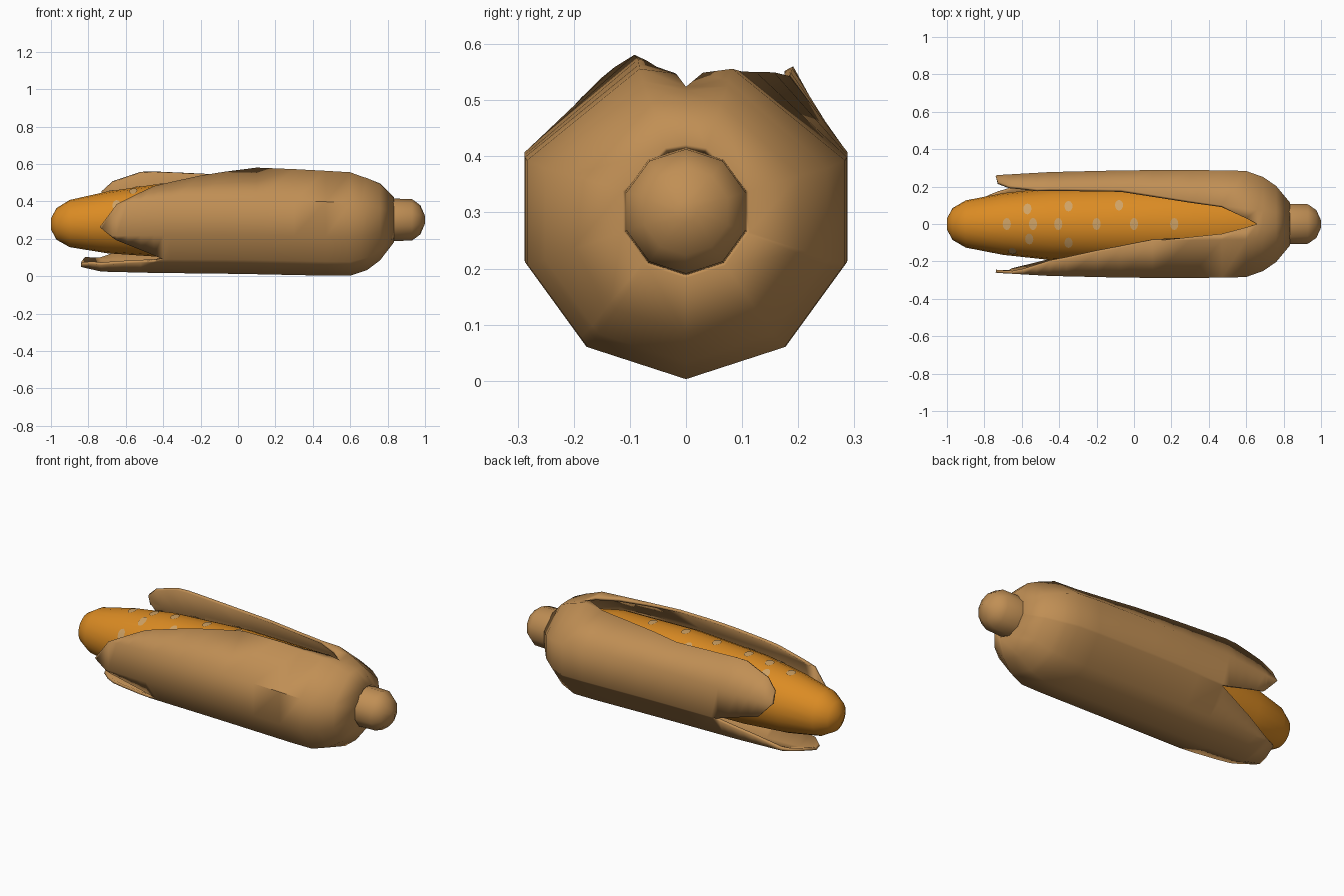
import bpy, bmesh, math

if "Cube" in bpy.data.objects:
    bpy.data.objects.remove(bpy.data.objects["Cube"])


def material(name, rgb):
    m = bpy.data.materials.new(name)
    m.diffuse_color = (*rgb, 1)
    m.use_nodes = True
    m.node_tree.nodes["Principled BSDF"].inputs["Base Color"].default_value = m.diffuse_color
    return m


HUSK = material("husk tan", (0.53, 0.275, 0.09))
GOLD = material("kernel orange", (0.71, 0.26, 0.017))
PALE = material("pale kernel", (0.62, 0.36, 0.13))


def lerp(table, x):
    """Linear lookup in a table of tuples whose first entry (x) rises."""
    if x <= table[0][0]:
        return table[0][1:]
    for a, b in zip(table, table[1:]):
        if x <= b[0]:
            t = (x - a[0]) / (b[0] - a[0])
            return tuple(p + (q - p) * t for p, q in zip(a[1:], b[1:]))
    return table[-1][1:]


def clamp01(t):
    return min(max(t, 0), 1)


def finish(name, bm, mat, angle=50):
    me = bpy.data.meshes.new(name)
    bm.to_mesh(me)
    bm.free()
    ob = bpy.data.objects.new(name, me)
    bpy.context.collection.objects.link(ob)
    me.materials.append(mat)
    bpy.ops.object.select_all(action='DESELECT')
    ob.select_set(True)
    bpy.context.view_layer.objects.active = ob
    bpy.ops.object.shade_smooth_by_angle(angle=math.radians(angle))
    return ob


def lathe(name, profile, sides, mat):
    """Solid of revolution along x from (x, radius, centre z) rings."""
    bm = bmesh.new()
    rings = []
    for x, r, c in profile:
        rings.append([bm.verts.new((x, r * math.sin(k * math.tau / sides),
                                    c - r * math.cos(k * math.tau / sides)))
                      for k in range(sides)])
    for a, b in zip(rings, rings[1:]):
        for k in range(sides):
            n = (k + 1) % sides
            bm.faces.new((a[k], a[n], b[n], b[k]))
    bm.faces.new(rings[0])
    bm.faces.new(rings[-1])
    bmesh.ops.recalc_face_normals(bm, faces=bm.faces)
    return finish(name, bm, mat)


# Cob, tapering to a rounded tip
COB = [(-1, .03, .28), (-.97, .085, .28), (-.9, .126, .282), (-.7, .165, .288),
       (-.45, .192, .298), (0, .207, .308), (.45, .208, .298), (.66, .17, .295)]
lathe("cob", COB, 20, GOLD)

# Stem stub
lathe("stem", [(.8, .114, .302), (.93, .111, .302),
               (.975, .078, .302), (1, .02, .302)], 10, HUSK)

# Husk: faceted shell; x, radius, centre height
SHELL = [(-.84, .25, .3), (-.73, .275, .3), (-.45, .292, .31), (0, .303, .316),
         (.48, .302, .305), (.6, .298, .301), (.69, .264, .297), (.76, .214, .3),
         (.835, .119, .302)]
# Corners of the cross-section: angle from straight down, relative radius
CORNERS = [(0, 1), (36, 1), (72, 1), (108, 1), (162, .9), (180, .82)]
COLUMNS = [-180, -162, -108, -72, -36, 0, 36, 72, 108, 162, 180]
# Leaf edges as angles from straight down (positive towards the back)
FRONT_TOP = [(-.74, -82), (-.65, -107), (-.45, -130), (-.2, -146),
             (.1, -161), (.5, -169), (.66, -180)]
FRONT_LOW = [(-.74, -82), (-.65, -66), (-.4, -40)]
BACK_TOP = [(-.74, 109), (-.73, 124), (-.67, 135), (-.52, 143), (-.07, 141),
            (.47, 158), (.66, 180)]
BACK_LOW = [(-.74, 109), (-.65, 88), (-.36, 70)]
UNDER_FRONT = [(-.84, -8), (-.78, -20), (-.65, -29), (-.4, -40)]
UNDER_BACK = [(-.84, 12), (-.82, 32), (-.59, 53), (-.36, 70)]
STATIONS = [.835, .76, .69, .66, .6, .47, .3, .1, -.07, -.2, -.36, -.4, -.45,
            -.52, -.59, -.65, -.67, -.73, -.74, -.78, -.82, -.84]


def section(deg, flat):
    """Relative radius of the straight-sided cross-section."""
    deg = abs(deg)
    for (a, ra), (b, rb) in zip(CORNERS, CORNERS[1:]):
        if deg <= b:
            break
    ra, rb = 1 + (ra - 1) * flat, 1 + (rb - 1) * flat
    s = lambda d: math.sin(math.radians(d))
    return ra * rb * s(b - a) / (ra * s(deg - a) + rb * s(b - deg))


def shell_point(x, deg):
    r, c = lerp(SHELL, x)
    r *= section(deg, clamp01((.83 - x) / .15))
    # side leaves flare outwards along their upper edges
    flare = .3 if deg > 0 else .12
    r *= 1 + flare * clamp01((abs(deg) - 108) / 34) * clamp01((.45 - x) / .95)
    a = math.radians(deg)
    return (x, r * math.sin(a), c - r * math.cos(a))


def leaf(bm, low, high):
    tip = low[0][0]
    rows = []
    for x in [s for s in STATIONS if s >= tip]:
        lo, hi = lerp(low, x)[0], lerp(high, x)[0]
        rows.append([bm.verts.new(shell_point(x, d)) for d in
                     [lo] + [min(max(k, lo), hi) for k in COLUMNS] + [hi]])
    for a, b in zip(rows, rows[1:]):
        for j in range(len(a) - 1):
            bm.faces.new((a[j], b[j], b[j + 1], a[j + 1]))


bm = bmesh.new()
leaf(bm, FRONT_TOP, FRONT_LOW)
leaf(bm, UNDER_FRONT, UNDER_BACK)
leaf(bm, BACK_LOW, BACK_TOP)
bmesh.ops.remove_doubles(bm, verts=bm.verts, dist=.0005)
bmesh.ops.dissolve_degenerate(bm, edges=bm.edges, dist=.0005)
husk = finish("husk", bm, HUSK)
thick = husk.modifiers.new("thickness", 'SOLIDIFY')
thick.thickness = .016
thick.offset = -1
husk.modifiers.move(len(husk.modifiers) - 1, 0)

# Pale kernels: thin round plates lying on the top of the cob
SPOTS = [(-.68, 0), (-.54, 0), (-.405, 0), (-.2, 0), (0, 0), (.215, 0),
         (-.57, .08), (-.35, .095), (-.08, .1), (-.56, -.08), (-.35, -.1),
         (-.65, -.145)]
bm = bmesh.new()
for x, y in SPOTS:
    mid = math.asin(y / lerp(COB, x)[0])

    def on_cob(du, dv):
        r, c = lerp(COB, x + du)
        a = mid + dv / r
        return bm.verts.new((x + du, (r + .003) * math.sin(a), c + (r + .003) * math.cos(a)))

    centre = on_cob(0, 0)
    rim = [on_cob(.022 * math.cos(k * math.tau / 12), .032 * math.sin(k * math.tau / 12))
           for k in range(12)]
    for k in range(12):
        bm.faces.new((centre, rim[k], rim[k - 11]))
bmesh.ops.recalc_face_normals(bm, faces=bm.faces)
for f in bm.faces:
    f.normal_update()
    if f.normal.z < 0:
        f.normal_flip()
finish("pale_kernels", bm, PALE)
